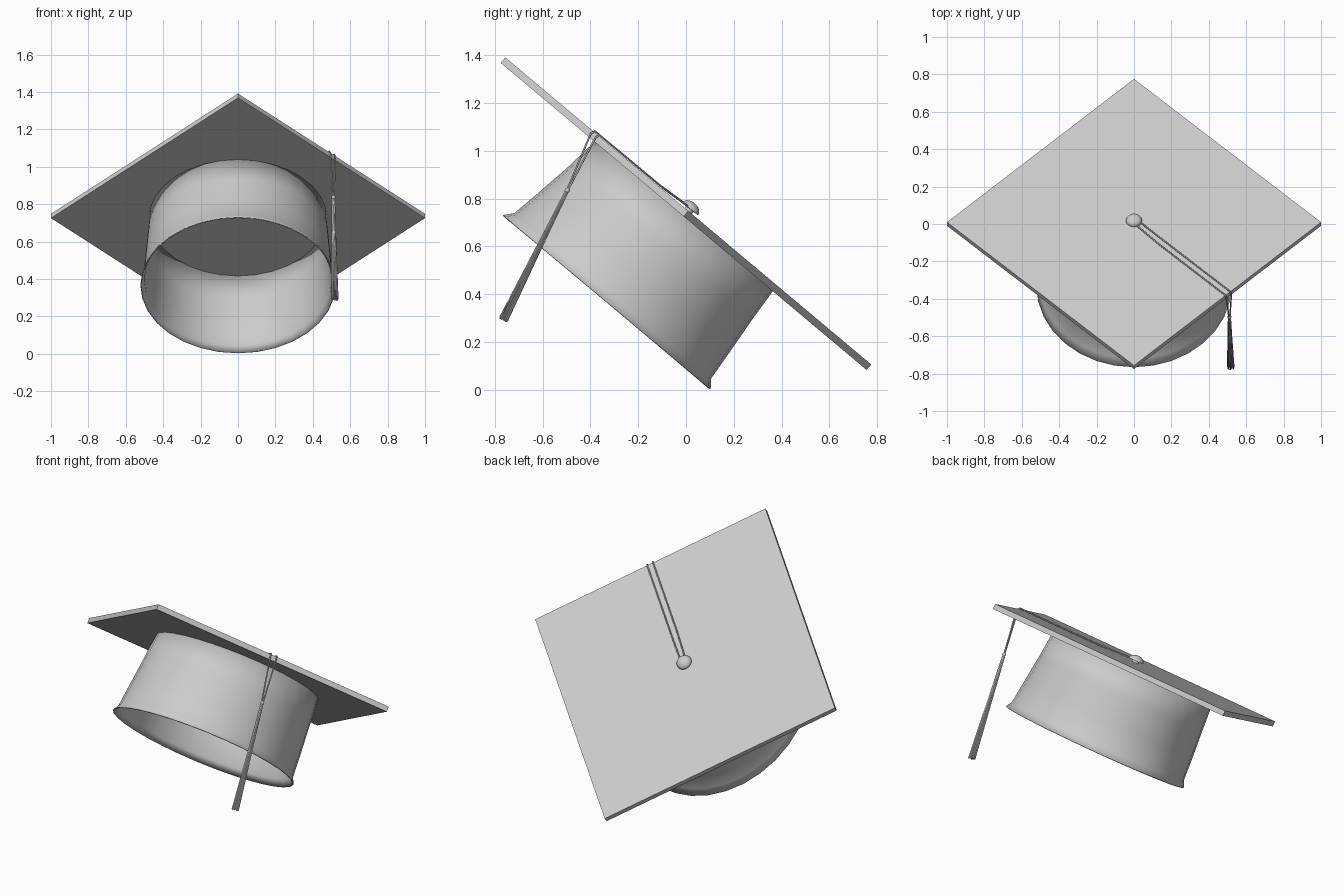
import bpy, bmesh, math, random
from mathutils import Matrix, Vector

if "Cube" in bpy.data.objects:
    bpy.data.objects.remove(bpy.data.objects["Cube"])

random.seed(3)
# tilted frame shared by the board, cap and button
T = Matrix.Translation((0, 0, 0.737)) @ Matrix.Rotation(math.radians(-40), 4, 'X')


def finish(name, bm, smooth=True, world=T):
    me = bpy.data.meshes.new(name)
    bmesh.ops.transform(bm, matrix=world, verts=bm.verts)
    bmesh.ops.recalc_face_normals(bm, faces=bm.faces)
    bm.to_mesh(me)
    bm.free()
    ob = bpy.data.objects.new(name, me)
    bpy.context.collection.objects.link(ob)
    for o in bpy.context.selected_objects:
        o.select_set(False)
    bpy.context.view_layer.objects.active = ob
    ob.select_set(True)
    if smooth:
        bpy.ops.object.shade_smooth_by_angle(angle=math.radians(35))
    return ob


def lathe(name, rings, n=32, cap_ends=False):
    # each ring: x radius, y radius, y centre, height
    bm = bmesh.new()
    loops = []
    for rx, ry, cy, z in rings:
        loops.append([bm.verts.new((rx * math.cos(2 * math.pi * i / n),
                                    cy + ry * math.sin(2 * math.pi * i / n), z))
                      for i in range(n)])
    for a, b in zip(loops, loops[1:]):
        for i in range(n):
            j = (i + 1) % n
            bm.faces.new((a[i], a[j], b[j], b[i]))
    if cap_ends:
        bm.faces.new(loops[0])
        bm.faces.new(loops[-1])
    return finish(name, bm)


def strands(name, paths, radius):
    cu = bpy.data.curves.new(name, 'CURVE')
    cu.dimensions = '3D'
    cu.bevel_depth = radius
    cu.bevel_resolution = 1
    cu.use_fill_caps = True
    for pts in paths:
        sp = cu.splines.new('POLY')
        sp.points.add(len(pts) - 1)
        for p, co in zip(sp.points, pts):
            p.co = (*co, 1)
    ob = bpy.data.objects.new(name, cu)
    bpy.context.collection.objects.link(ob)
    for o in bpy.context.selected_objects:
        o.select_set(False)
    bpy.context.view_layer.objects.active = ob
    ob.select_set(True)
    bpy.ops.object.convert(target='MESH')


# square board, corners on the x and y axes
bm = bmesh.new()
bmesh.ops.create_cube(bm, size=1)
s = math.sqrt(2)
bmesh.ops.transform(bm, verts=bm.verts, matrix=Matrix.Rotation(math.pi / 4, 4, 'Z')
                    @ Matrix.Diagonal((s, s, 0.03, 1)))
board = finish("board", bm, smooth=False)

# skull cap: open tapered wall with a slightly flared rim
cap = lathe("skull_cap", [(0.475, 0.487, 0, -0.014), (0.485, 0.500, -0.003, -0.16),
                          (0.498, 0.520, -0.008, -0.32), (0.507, 0.538, -0.014, -0.46),
                          (0.522, 0.567, -0.016, -0.496)])
mod = cap.modifiers.new("thickness", 'SOLIDIFY')
mod.thickness = 0.006
mod.offset = -1

# domed button on a short stalk
dome = [(0.02, 0.02, 0.0, 0.012), (0.02, 0.02, 0.0, 0.026)]
for k in range(7):
    a = math.radians(14 * k)
    r = 0.043 * math.cos(a)
    dome.append((r, r, 0.0, 0.027 + 0.03 * math.sin(a)))
lathe("button", dome, 24, cap_ends=True)

# pair of cords from the button over the board edge down to the knot
knot = Vector((0.51, -0.497, 0.835))
cords = []
d = Vector((1, 1, 0)).normalized()
for side in (-1, 1):
    off = d * 0.018 * side
    path = [T @ (Vector((0.01, -0.01, 0.03)) + off * 0.8),
            T @ (Vector((0.15, -0.15, 0.021)) + off),
            T @ (Vector((0.502, -0.502, 0.020)) + off),
            T @ (Vector((0.508, -0.508, 0.0)) + off)]
    cords.append(path + [knot + Vector((0.003 * side, 0.002 * side, 0))])
strands("cord", cords, 0.004)

# knot
bm = bmesh.new()
bmesh.ops.create_uvsphere(bm, u_segments=12, v_segments=8, radius=0.011)
finish("knot", bm, world=Matrix.Translation(knot))

# tassel: bundle of strands flaring toward the end
end = Vector((0.517, -0.765, 0.293))
axis = (end - knot).normalized()
u = axis.cross(Vector((1, 0, 0))).normalized()
w = axis.cross(u)
fringe = []
for ring, count in ((0.0, 1), (0.5, 6), (1.0, 12)):
    for i in range(count):
        a = 2 * math.pi * i / count + random.uniform(-0.1, 0.1)
        out = (u * math.cos(a) + w * math.sin(a)) * ring
        fringe.append([knot + out * 0.005, knot.lerp(end, 0.4) + out * 0.009,
                       end + out * 0.017 + axis * random.uniform(-0.006, 0.004)])
strands("tassel", fringe, 0.0035)
